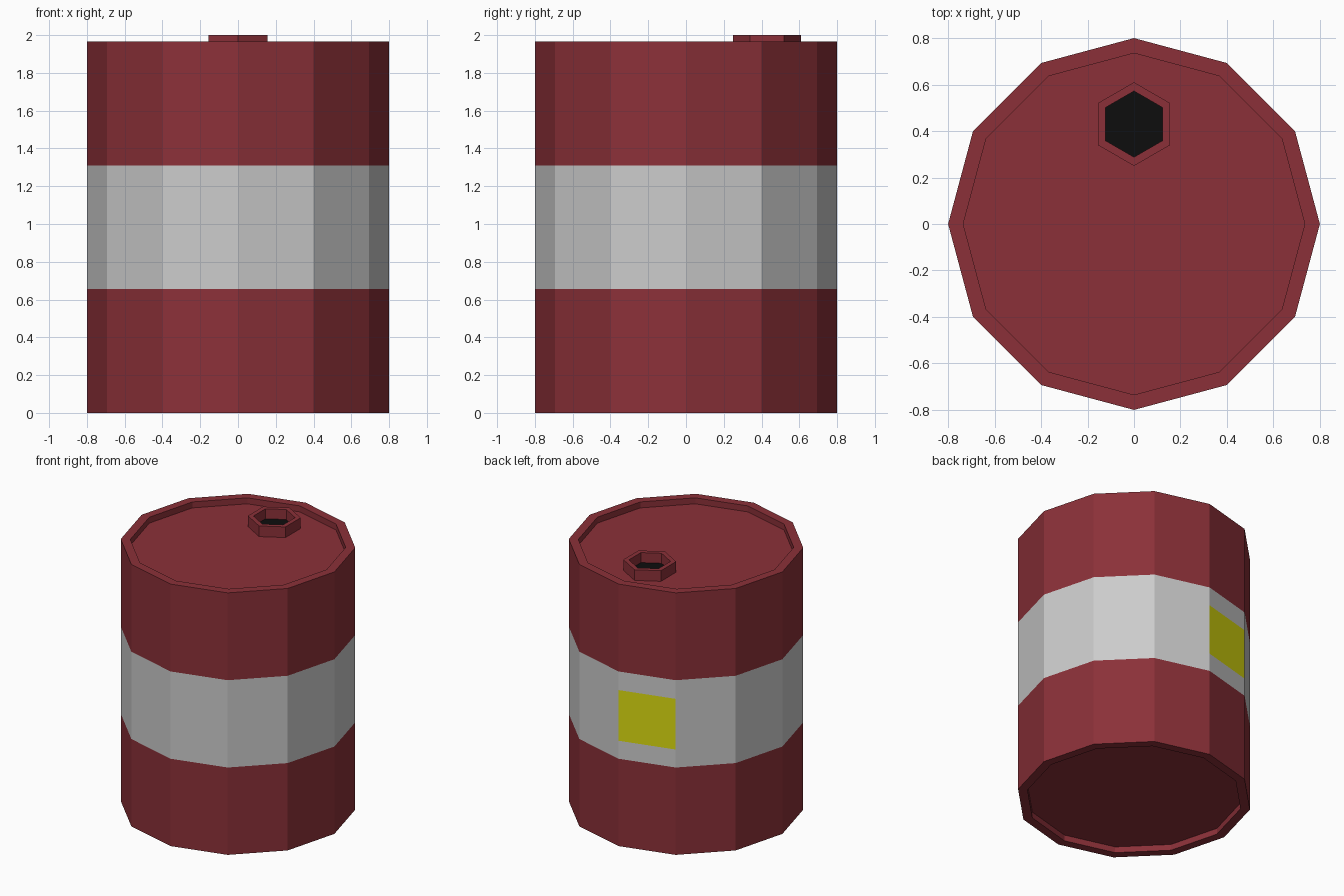
import bpy
import bmesh
from math import cos, sin, tau

if "Cube" in bpy.data.objects:
    bpy.data.objects.remove(bpy.data.objects["Cube"])


def material(name, rgb):
    m = bpy.data.materials.new(name)
    m.diffuse_color = (*rgb, 1)
    m.use_nodes = True
    m.node_tree.nodes["Principled BSDF"].inputs["Base Color"].default_value = m.diffuse_color
    return m


RED = material("red_paint", (0.26, 0.03, 0.04))
GREY = material("pale_paint", (0.8, 0.8, 0.8))
YELLOW = material("yellow_label", (0.70, 0.70, 0.005))
BLACK = material("dark_opening", (0.004, 0.004, 0.004))


def lathe(name, profile, mat, sides=12, center=(0, 0), turn=0.0, skip=None):
    """Spin a (radius, z) profile, flat-faced; radius 0 closes with an n-gon.
    skip = (segment, side) leaves one quad open."""
    bm = bmesh.new()
    rings = []
    for r, z in profile:
        if r == 0:
            rings.append(None)
            continue
        rings.append([bm.verts.new((center[0] + r * cos(turn + tau * i / sides),
                                    center[1] + r * sin(turn + tau * i / sides), z))
                      for i in range(sides)])
    for s, (a, b) in enumerate(zip(rings, rings[1:])):
        if a is None:
            bm.faces.new(b[::-1])
        elif b is None:
            bm.faces.new(a)
        else:
            for i in range(sides):
                if (s, i) != skip:
                    j = (i + 1) % sides
                    bm.faces.new((a[i], a[j], b[j], b[i]))
    me = bpy.data.meshes.new(name)
    bm.to_mesh(me)
    bm.free()
    me.materials.append(mat)
    ob = bpy.data.objects.new(name, me)
    bpy.context.collection.objects.link(ob)
    return ob


R, RIM = 0.8, 0.735
TOP, LID, BASE = 1.965, 1.92, 0.045
LOW, HIGH = 0.655, 1.31
LABEL_LOW, LABEL_HIGH = 0.79, 1.17
LABEL_SIDE = 3  # facet just left of the back corner

# drum: recessed bottom, pale stripe, recessed lid
lathe("lower_drum", [(0, BASE), (RIM, BASE), (RIM, 0), (R, 0), (R, LOW)], RED)
lathe("middle_stripe", [(R, LOW), (R, LABEL_LOW), (R, LABEL_HIGH), (R, HIGH)],
      GREY, skip=(1, LABEL_SIDE))
lathe("upper_drum_and_lid", [(R, HIGH), (R, TOP), (RIM, TOP), (RIM, LID), (0, LID)], RED)

# yellow label filling one facet of the stripe
angles = [tau * LABEL_SIDE / 12, tau * (LABEL_SIDE + 1) / 12]
corners = [(R * cos(a), R * sin(a), z) for a, z in
           [(angles[0], LABEL_LOW), (angles[1], LABEL_LOW),
            (angles[1], LABEL_HIGH), (angles[0], LABEL_HIGH)]]
label = bpy.data.meshes.new("label")
label.from_pydata(corners, [], [(0, 1, 2, 3)])
label.materials.append(YELLOW)
bpy.context.collection.objects.link(bpy.data.objects.new("label", label))

# hexagonal filler spout with dark opening
spout = dict(sides=6, center=(0, 0.43), turn=tau / 4)
lathe("filler_spout", [(0.18, LID), (0.18, 2.0), (0.142, 2.0), (0.142, 1.925)], RED, **spout)
lathe("spout_opening", [(0.142, 1.925), (0, 1.925)], BLACK, **spout)
